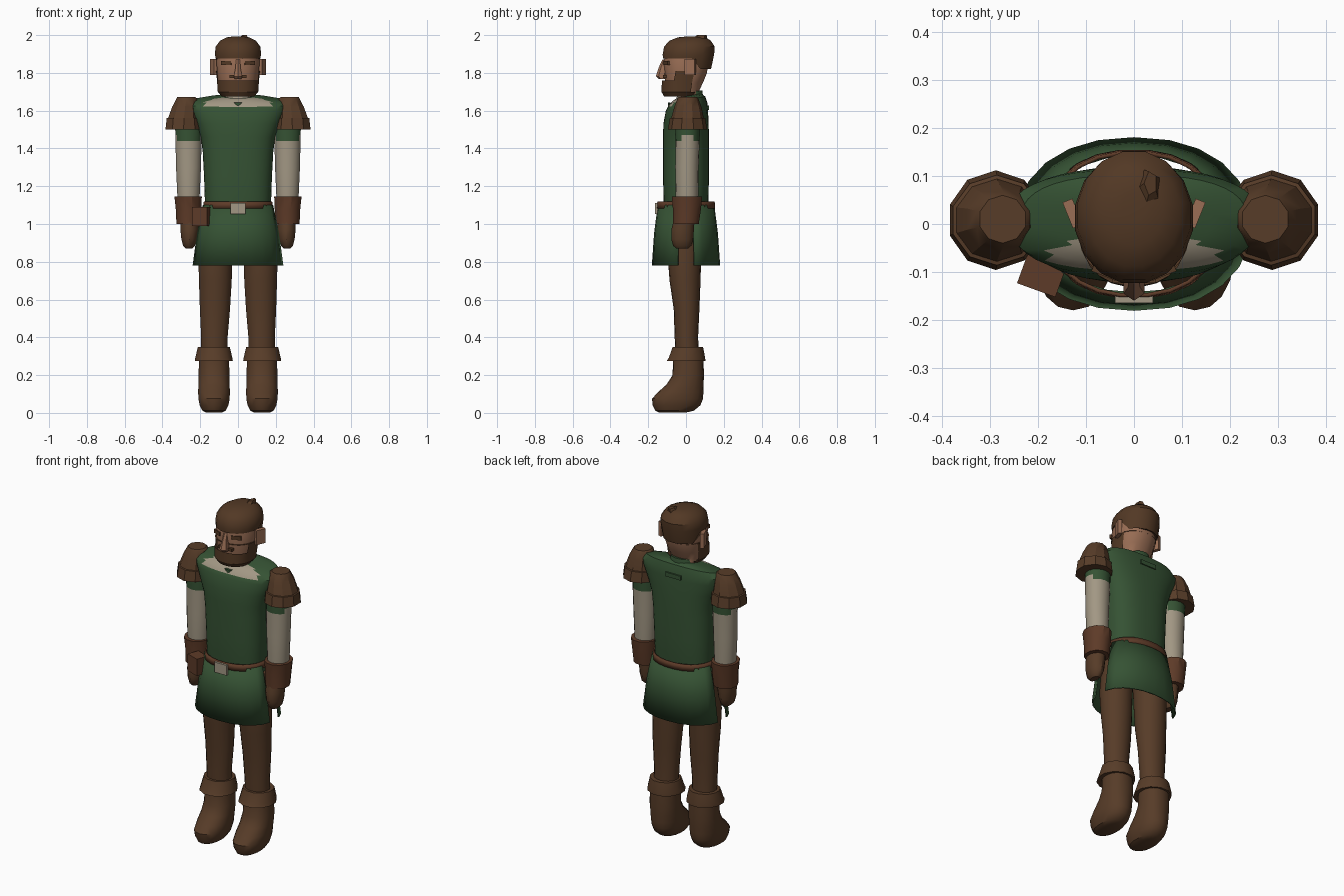
import bpy, bmesh, math
from mathutils import Matrix

def material(name, rgb):
    m = bpy.data.materials.new(name)
    m.diffuse_color = (*rgb, 1)
    return m

LEATHER = material("brown leather", (0.095, 0.045, 0.021))
STRAP = material("reddish leather", (0.11, 0.043, 0.021))
HAIR = material("brown hair", (0.085, 0.040, 0.018))
GREEN = material("green cloth", (0.036, 0.085, 0.034))
LINEN = material("pale linen", (0.36, 0.31, 0.23))
SKIN = material("skin", (0.32, 0.155, 0.09))

def finish(name, bm, mats, rule=None, solid=0):
    bmesh.ops.recalc_face_normals(bm, faces=bm.faces)
    if rule:
        for f in bm.faces:
            f.material_index = rule(f.calc_center_median())
    me = bpy.data.meshes.new(name)
    bm.to_mesh(me)
    bm.free()
    for m in mats:
        me.materials.append(m)
    ob = bpy.data.objects.new(name, me)
    bpy.context.collection.objects.link(ob)
    if solid:
        mod = ob.modifiers.new("thickness", 'SOLIDIFY')
        mod.thickness = solid
    return ob

def loft(name, rings, mats, n=16, p=2, arc=None, caps=True, rule=None,
         solid=0, side=1, keep=None, shape=None):
    """Skin stacked super-ellipse rings (cx, cy, z, rx, ry, tilt)."""
    bm = bmesh.new()
    a0, a1 = arc or (0, 360)
    count = n + 1 if arc else n
    rows = []
    for r in rings:
        cx, cy, z, rx, ry = r[:5]
        tilt = r[5] if len(r) > 5 else 0
        row = []
        for i in range(count):
            a = math.radians(a0 + (a1 - a0) * (i + (0 if arc else 0.5)) / n)
            c, s = math.cos(a), math.sin(a)
            x = cx + rx * math.copysign(abs(c) ** (2 / p), c)
            y = cy + ry * math.copysign(abs(s) ** (2 / p), s)
            row.append(bm.verts.new((side * x, y, z + tilt * y)))
        rows.append(row)
    for lo, hi in zip(rows, rows[1:]):
        for i in range(count - 1 if arc else count):
            j = (i + 1) % count
            bm.faces.new((lo[i], lo[j], hi[j], hi[i]))
    if caps and not arc:
        bm.faces.new(rows[0][::-1])
        bm.faces.new(rows[-1])
    if keep:
        gone = [f for f in bm.faces if not keep(f.calc_center_median())]
        bmesh.ops.delete(bm, geom=gone, context='FACES')
    if shape:
        shape(rows)
    return finish(name, bm, mats, rule, solid)

def box(name, center, size, mat, turn=0):
    bm = bmesh.new()
    m = Matrix.Translation(center) @ Matrix.Rotation(math.radians(turn), 4, 'Z') @ Matrix.Diagonal((*size, 1))
    bmesh.ops.create_cube(bm, size=1, matrix=m)
    return finish(name, bm, [mat])

# Tunic body with an open linen neckline
loft("tunic_torso", [(0, 0, 1.0, .165, .105), (0, 0, 1.1, .175, .118), (0, 0, 1.25, .18, .122),
     (0, 0, 1.38, .187, .122), (0, 0, 1.46, .197, .122), (0, 0, 1.53, .222, .12),
     (0, .005, 1.60, .255, .112), (0, .008, 1.63, .263, .105, .1), (0, .01, 1.655, .235, .092, .2),
     (0, .01, 1.668, .16, .076, .2), (0, .01, 1.675, .09, .06, .2)],
     [GREEN, LINEN], n=40, p=2.5,
     rule=lambda c: int(c.y < -.03 and abs(c.x) < .165 and c.z > 1.625))
loft("collar", [(0, .02, 1.64, .09, .075), (0, .02, 1.695, .07, .068, .15)], [GREEN, LINEN],
     n=16, rule=lambda c: int(c.y < .01))
loft("neckline_notch", [(0, -.088, 1.625, .004, .01), (0, -.088, 1.643, .03, .01)], [GREEN], n=4)
box("back_fold", (0, .112, 1.615), (.1, .022, .025), GREEN)

# Skirt panels split at the hips, belt, buckle and pouch
for name, arc in (("skirt_back", (12, 168)), ("skirt_front", (192, 348))):
    loft(name, [(0, 0, .78, .245, .181), (0, 0, .95, .222, .169), (0, 0, 1.1, .19, .15)],
         [GREEN], n=10, p=2.2, arc=arc, solid=.008)
loft("belt", [(0, 0, 1.083, .188, .156), (0, 0, 1.12, .182, .153)], [STRAP], n=24, p=2.2,
     caps=False, solid=.008)
box("belt_buckle", (0, -.155, 1.082), (.08, .02, .06), LINEN)
box("belt_pouch", (-.192, -.105, 1.04), (.085, .07, .1), STRAP, -20)

for s, tag in ((-1, "right"), (1, "left")):
    # Trouser leg, folded cuff and boot
    loft(tag + "_leg", [(.125, .01, .25, .07, .062), (.125, .002, .4, .071, .062),
         (.122, .003, .55, .081, .068), (.12, -.005, .7, .088, .082),
         (.12, -.008, .82, .091, .088), (.105, 0, 1.05, .09, .095)], [LEATHER], n=18, side=s)
    loft(tag + "_boot_cuff", [(.128, 0, .275, .104, .106), (.128, .005, .29, .102, .1),
         (.128, .01, .35, .087, .083)], [LEATHER], n=12, side=s)
    loft(tag + "_boot", [(.127, -.07, .003, .045, .075), (.127, -.06, .012, .062, .102),
         (.127, -.05, .04, .077, .126), (.127, -.045, .075, .084, .135),
         (.127, -.028, .11, .085, .12), (.127, -.005, .15, .084, .098),
         (.127, .012, .2, .083, .083), (.127, .012, .3, .08, .08)], [LEATHER], n=18, p=2.2, side=s)
    # Sleeve with green scraps hanging under the shoulder guard
    loft(tag + "_sleeve", [(.262, .005, 1.03, .05, .052), (.262, .005, 1.15, .06, .06),
         (.262, .005, 1.3, .067, .062), (.262, .008, 1.44, .07, .064),
         (.262, .008, 1.47, .071, .065), (.262, .01, 1.56, .072, .066)], [LINEN, GREEN], n=18, side=s,
         rule=lambda c: int((c.z > 1.45 and abs(c.y - .008) > .04) or c.z > 1.5))
    # Bracer and gloved hand
    loft(tag + "_bracer", [(.262, 0, 1.0, .066, .07), (.262, .005, 1.08, .07, .077),
         (.264, .005, 1.145, .075, .083)], [STRAP], n=12, side=s)
    loft(tag + "_glove", [(.26, -.02, .87, .018, .032), (.26, -.02, .885, .032, .048),
         (.258, -.02, .92, .043, .058), (.257, -.018, .97, .049, .06), (.257, -.01, 1.02, .048, .055)],
         [LEATHER], n=14, side=s)
    # Stepped shoulder guard
    loft(tag + "_shoulder_guard", [(.288, .008, 1.5, .101, .104), (.286, .008, 1.56, .096, .094),
         (.286, .008, 1.562, .088, .086), (.28, .01, 1.62, .072, .072),
         (.272, .01, 1.662, .058, .056), (.274, .01, 1.672, .05, .05)], [LEATHER], n=10, side=s)
    # Ears, eyes
    box(tag + "_ear", (s * .128, .022, 1.832), (.022, .058, .085), SKIN, -s * 22)
    box(tag + "_eye", (s * .06, -.1, 1.852), (.055, .018, .022), HAIR, s * 22)

# Head: narrow neck, jaw and cranium
loft("head", [(0, .025, 1.62, .07, .06), (0, .015, 1.69, .08, .06), (0, -.015, 1.705, .092, .085),
     (0, -.01, 1.75, .105, .102), (0, 0, 1.8, .111, .112), (0, 0, 1.86, .116, .12),
     (0, .01, 1.94, .1, .11)], [SKIN], n=20, p=2.2)
loft("nose", [(0, -.125, 1.768, .022, .02), (0, -.13, 1.782, .025, .03),
     (0, -.12, 1.83, .015, .024), (0, -.11, 1.872, .012, .014)], [SKIN], n=6)

# Beard around the jaw with sideburns and a moustache
loft("beard", [(0, -.025, 1.676, .088, .092), (0, -.022, 1.7, .108, .109), (0, -.015, 1.76, .112, .113),
     (0, -.004, 1.81, .117, .117)], [HAIR], n=24, p=2.3,
     keep=lambda c: c.y < .04 and (c.z < 1.77 or c.y > -.07))
box("moustache", (0, -.112, 1.78), (.09, .022, .016), HAIR)

# Hair cap, longer at the nape, with a small cowlick
def hairline(rows):
    for v in rows[0]:
        v.co.z = 1.82 if v.co.y > .045 else 1.877

loft("hair", [(0, .005, 1.86, .12, .13), (0, .013, 1.9, .125, .139), (0, .018, 1.94, .12, .136),
     (0, .022, 1.97, .097, .112), (0, .03, 1.988, .062, .075), (0, .035, 1.993, .025, .03)],
     [HAIR], n=16, shape=hairline)
loft("cowlick", [(.03, .07, 1.982, .028, .045), (.035, .085, 2.0, .014, .026)], [HAIR], n=5)

for ob in bpy.context.scene.objects:
    ob.select_set(True)
    bpy.context.view_layer.objects.active = ob
bpy.ops.object.shade_smooth_by_angle(angle=math.radians(32))
